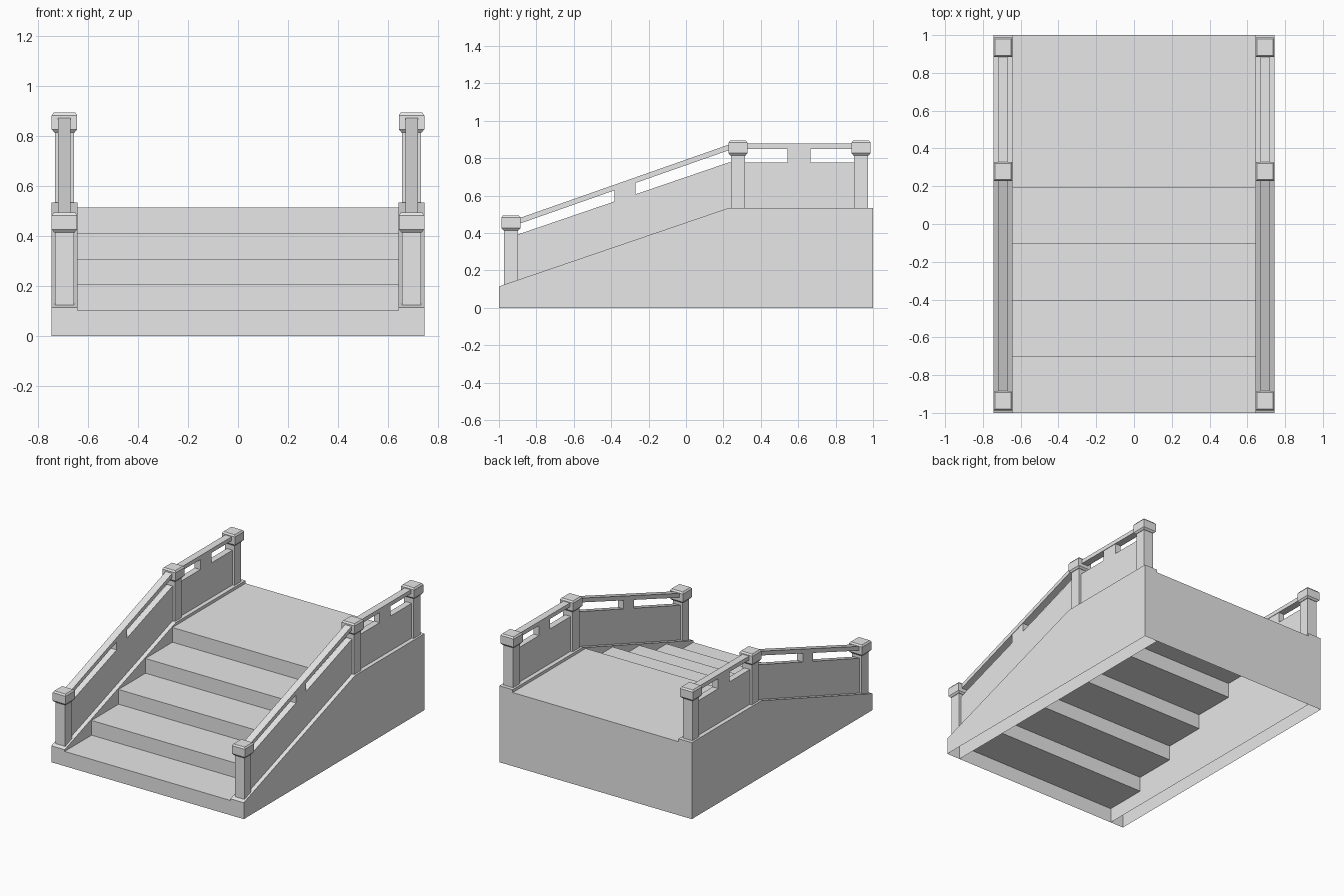
import bpy, bmesh, math

cube = bpy.data.objects.get("Cube")
if cube:
    bpy.data.objects.remove(cube, do_unlink=True)

stone = bpy.data.materials.new("pale grey stone")
stone.use_nodes = True
GREY = (0.8, 0.8, 0.8, 1)
stone.diffuse_color = GREY
stone.node_tree.nodes["Principled BSDF"].inputs["Base Color"].default_value = GREY


def finish(name, bm):
    bmesh.ops.recalc_face_normals(bm, faces=bm.faces)
    mesh = bpy.data.meshes.new(name)
    bm.to_mesh(mesh)
    bm.free()
    mesh.materials.append(stone)
    obj = bpy.data.objects.new(name, mesh)
    bpy.context.collection.objects.link(obj)
    return obj


def extrude(name, profile, x0, x1, ends=True, closed=True):
    """Sweep a (y, z) profile along x, optionally without end faces or closing side."""
    bm = bmesh.new()
    a = [bm.verts.new((x0, y, z)) for y, z in profile]
    b = [bm.verts.new((x1, y, z)) for y, z in profile]
    n = len(profile)
    for i in range(n if closed else n - 1):
        j = (i + 1) % n
        bm.faces.new((a[i], a[j], b[j], b[i]))
    if ends:
        bm.faces.new(a)
        bm.faces.new(b[::-1])
    return finish(name, bm)


def square_stack(name, x, y, sections):
    """Square rings of (half width, z), joined and capped."""
    bm = bmesh.new()
    rings = [[bm.verts.new((x + sx * h, y + sy * h, z))
              for sx, sy in ((-1, -1), (1, -1), (1, 1), (-1, 1))] for h, z in sections]
    for lo, hi in zip(rings, rings[1:]):
        for i in range(4):
            j = (i + 1) % 4
            bm.faces.new((lo[i], lo[j], hi[j], hi[i]))
    bm.faces.new(rings[0][::-1])
    bm.faces.new(rings[-1])
    return finish(name, bm)


W, CURB_IN, RAIL_X = 0.745, 0.642, 0.694
STEP, RUN, FRONT = 0.103, 0.298, -1.0
KNEE = 0.23

# Steps and landing: one open-bottomed shell
steps = [(FRONT, 0)]
for i in range(5):
    y = FRONT + i * RUN
    steps += [(y, (i + 1) * STEP), (y + RUN, (i + 1) * STEP)]
steps[-1] = (1, 5 * STEP)
steps.append((1, 0))
extrude("steps_and_landing", steps, -CURB_IN, CURB_IN, ends=False, closed=False)


def curb_z(y):
    return 0.115 + 0.42 * min(1, (y - FRONT) / (KNEE - FRONT))


def panel_z(y):
    return curb_z(y) + 0.243


def rail_z(y):
    return 0.452 + 0.351 * (y + 0.885)


POSTS = (("front", -0.936, 0.455), ("middle", 0.278, 0.855), ("back", 0.936, 0.855))
THICK, RAIL_HALF = 0.022, 0.025

for side, s in (("left", 1), ("right", -1)):
    cx = s * RAIL_X

    def slab(name, profile, half):
        return extrude(f"{side}_{name}", profile, cx - half, cx + half)

    # Hollow sloping curb
    extrude(f"{side}_curb", [(-1, 0), (-1, curb_z(-1)), (KNEE, curb_z(KNEE)),
                             (1, curb_z(1)), (1, 0)], s * CURB_IN, s * W, closed=False)

    # Posts with chamfered caps
    for name, y, z in POSTS:
        square_stack(f"{side}_{name}_post", cx, y,
                     [(0.0375, curb_z(y - 0.0375) - 0.02), (0.0375, z)])
        cap = square_stack(f"{side}_{name}_post_cap", cx, y,
                           [(0.041, z - 0.04), (0.051, z - 0.028),
                            (0.051, z + 0.028), (0.043, z + 0.039)])

    # Solid panels between the posts
    y0, y1 = -0.91, 0.25
    slab("sloped_panel", [(y0, curb_z(y0) - 0.005), (y1, curb_z(y1) - 0.005),
                          (y1, panel_z(y1)), (KNEE, panel_z(KNEE)), (y0, panel_z(y0))], THICK)
    y0, y1 = 0.3, 0.91
    slab("level_panel", [(y0, 0.53), (y1, 0.53), (y1, 0.778), (y0, 0.778)], THICK)

    # Short blocks carrying the handrail
    y0, y1 = -0.382, -0.27
    slab("sloped_block", [(y0, panel_z(y0) - 0.01), (y1, panel_z(y1) - 0.01),
                          (y1, rail_z(y1) + 0.005), (y0, rail_z(y0) + 0.005)], THICK)
    y0, y1 = 0.543, 0.666
    slab("level_block", [(y0, 0.77), (y1, 0.77), (y1, 0.855), (y0, 0.855)], THICK)

    # Handrails
    y0, y1 = -0.91, 0.25
    slab("sloped_handrail", [(y0, rail_z(y0)), (y1, rail_z(y1)),
                             (y1, rail_z(y1) + 0.03), (y0, rail_z(y0) + 0.03)], RAIL_HALF)
    y0, y1 = 0.3, 0.91
    slab("level_handrail", [(y0, 0.85), (y1, 0.85), (y1, 0.878), (y0, 0.878)], RAIL_HALF)
